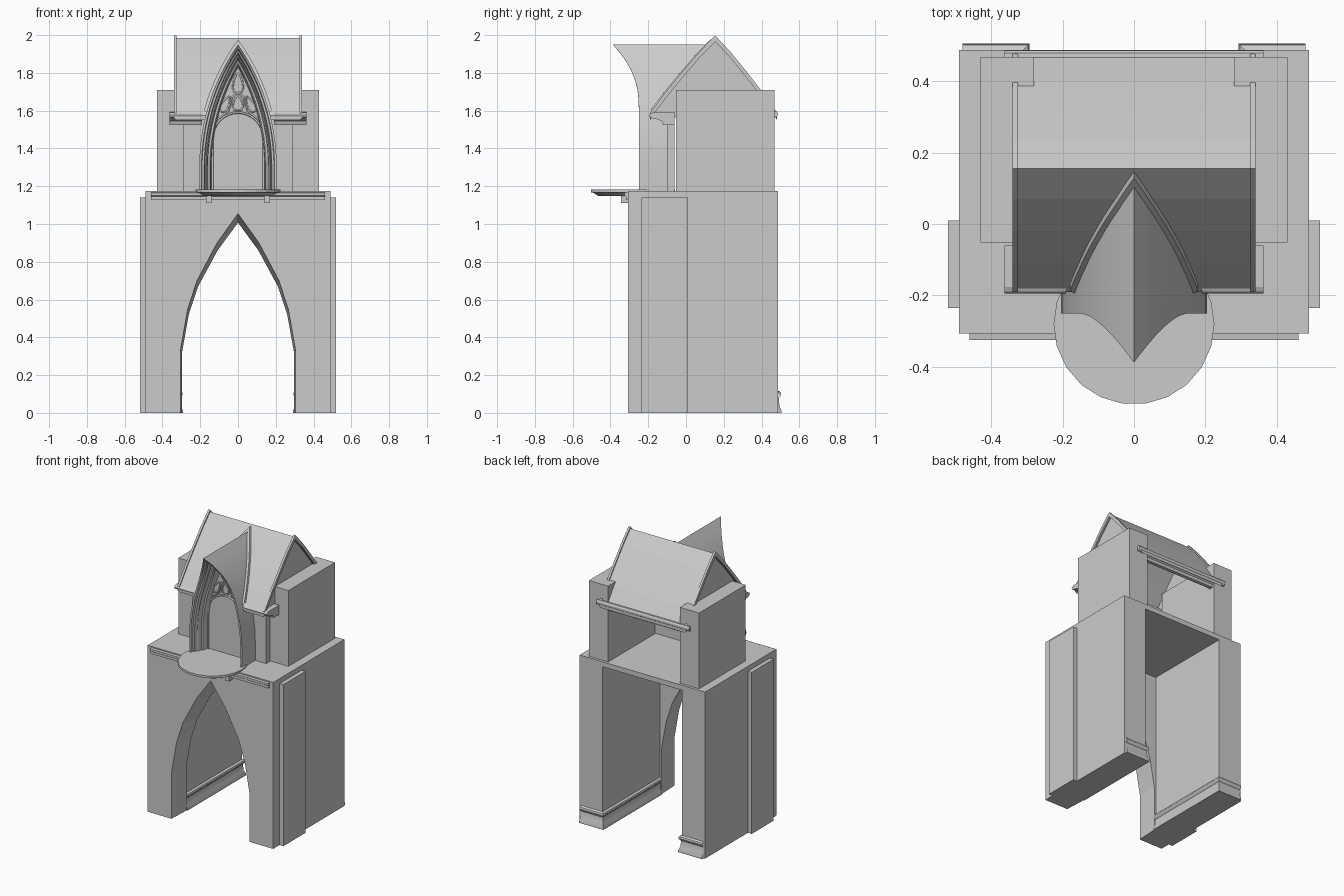
import bpy, bmesh
from math import sin, cos, pi, sqrt

if "Cube" in bpy.data.objects:
    bpy.data.objects.remove(bpy.data.objects["Cube"])


def mesh(name, verts, faces, smooth=False):
    bm = bmesh.new()
    vs = [bm.verts.new(v) for v in verts]
    for f in faces:
        bm.faces.new([vs[i] for i in f])
    bmesh.ops.recalc_face_normals(bm, faces=bm.faces)
    me = bpy.data.meshes.new(name)
    bm.to_mesh(me)
    bm.free()
    ob = bpy.data.objects.new(name, me)
    bpy.context.collection.objects.link(ob)
    if smooth:
        select(ob)
        bpy.ops.object.shade_smooth_by_angle(angle=0.5)
    return ob


def select(ob):
    bpy.ops.object.select_all(action='DESELECT')
    ob.select_set(True)
    bpy.context.view_layer.objects.active = ob


def prism(name, pts, axis, a, b, end=None, smooth=False):
    """Extrude a 2D outline along an axis; 'end' optionally changes the far outline."""
    place = {'x': lambda p, t: (t, p[0], p[1]), 'y': lambda p, t: (p[0], t, p[1]),
             'z': lambda p, t: (p[0], p[1], t)}[axis]
    n = len(pts)
    verts = [place(p, a) for p in pts] + [place(p, b) for p in (end or pts)]
    faces = [(i, (i + 1) % n, n + (i + 1) % n, n + i) for i in range(n)]
    return mesh(name, verts, faces + [tuple(range(n)), tuple(range(n, 2 * n))], smooth)


def box(name, x0, x1, y0, y1, z0, z1):
    return prism(name, [(x0, y0), (x1, y0), (x1, y1), (x0, y1)], 'z', z0, z1)


def loft(name, rings, smooth=True):
    n = len(rings[0])
    faces = [(r * n + i, r * n + i + 1, (r + 1) * n + i + 1, (r + 1) * n + i)
             for r in range(len(rings) - 1) for i in range(n - 1)]
    return mesh(name, [v for ring in rings for v in ring], faces, smooth)


def tube(name, pts, r=0.006, cyclic=False):
    cu = bpy.data.curves.new(name, 'CURVE')
    cu.dimensions = '3D'
    cu.bevel_depth, cu.bevel_resolution = r, 1
    sp = cu.splines.new('POLY')
    sp.points.add(len(pts) - 1)
    for p, q in zip(sp.points, pts):
        p.co = (*q, 1)
    sp.use_cyclic_u = cyclic
    ob = bpy.data.objects.new(name, cu)
    bpy.context.collection.objects.link(ob)
    select(ob)
    bpy.ops.object.convert(target='MESH')


# Lower storey: piers, side pilasters, arched front wall, floor slab
base = [(0, 0), (.018, 0), (.018, .015), (.008, .035), (.004, .08), (.014, .09),
        (.017, .1), (.014, .11), (0, .117)]
for s, side in ((-1, "left"), (1, "right")):
    box(side + "_pier", s * .31, s * .49, -.307, .487, 0, 1.15)
    box(side + "_pilaster", s * .49, s * .52, -.235, .01, 0, 1.14)
    # base moulding runs along the passage and round the back of the pier
    loft(side + "_base_moulding", [
        [(s * (.31 - d), -.15, z) for d, z in base],
        [(s * (.31 - d), .487 + d, z) for d, z in base],
        [(s * .48, .487 + d, z) for d, z in base]])


def gate(k, drop):
    half = [(.305, 0), (.305, .33), (.267, .546), (.217, .70), (.111, .9), (0, 1.055)]
    half = [(x * k, z * drop) for x, z in half]
    return ([(-x, z) for x, z in half] + half[-2::-1]
            + [(.31, 0), (.31, 1.15), (-.31, 1.15), (-.31, 0)])


prism("gate_arch_wall", gate(1, 1), 'y', -.305, -.15, gate(.975, .955))
box("floor_slab", -.49, .49, -.307, .487, 1.14, 1.175)
prism("front_ledge", [(-.30, 1.125), (-.318, 1.128), (-.318, 1.145), (-.325, 1.15),
                      (-.325, 1.165), (-.30, 1.168)], 'x', -.46, .46)


# Round balcony with small brackets
def disc(r):
    return [(r * cos(2 * pi * i / 22), -.28 + r * sin(2 * pi * i / 22)) for i in range(22)]


prism("balcony_top", disc(.225), 'z', 1.168, 1.183)
prism("balcony_underside", disc(.185), 'z', 1.148, 1.168, disc(.218))
for s, side in ((-1, "left"), (1, "right")):
    box(side + "_bracket", s * .14, s * .17, -.345, -.30, 1.11, 1.15)

# Upper storey walls
box("upper_front_wall", -.29, .29, -.10, -.06, 1.175, 1.6)
for s, side in ((-1, "left"), (1, "right")):
    box(side + "_upper_block", s * .28, s * .43, -.052, .468, 1.175, 1.71)

# Roof: slightly bowed slopes, gables and raised rims
slope = [(-.19, 1.575), (-.11, 1.683), (-.02, 1.793), (.07, 1.898), (.155, 1.985)]
roof_line = slope + [(.155 + (.155 - y) * .95, z) for y, z in slope[-2::-1]]


def shell(up, down):
    return [(y, z + up) for y, z in roof_line] + [(y, z - down) for y, z in roof_line[::-1]]


roof = prism("roof", shell(0, .025), 'x', -.33, .33)
for s, side in ((-1, "left"), (1, "right")):
    prism(side + "_gable", [(y, z - .01) for y, z in roof_line], 'x', s * .305, s * .325)
    prism(side + "_roof_rim", shell(.013, .02), 'x', s * .325, s * .34)

# Eaves cornices: split at the front by the dormer, whole at the back
cornice = [(.10, 1.525), (.055, 1.525), (.05, 1.545), (.03, 1.555), (.012, 1.56), (.002, 1.567),
           (0, 1.576), (.004, 1.584), (.014, 1.59), (.10, 1.592)]
for s, side in ((-1, "left"), (1, "right")):
    prism(side + "_front_cornice", [(-.195 + d * 1.35, z) for d, z in cornice], 'x',
          s * .19, s * .362)
prism("back_cornice", [(.486 - d * .55, z + .008) for d, z in cornice], 'x', -.362, .362)


# Dormer: two-centred pointed arch whose hood flares forward at the top
def arch(d, foot=1.175, n=14):
    c, R = .93, 1.135 - d
    h = sqrt(R * R - c * c)
    half = [(R - c, foot)]
    for i in range(n + 1):
        z = h * i / n
        half.append((max(0, sqrt(max(0, R * R - z * z)) - c), 1.3 + z))
    return [(-x, z) for x, z in half] + half[-2::-1]


def flare(z):
    return -.25 - .137 * max(0, (z - 1.63) / .32) ** 2.2


def roof_y(z):
    if z <= slope[0][1]:
        return -.10
    for (y0, z0), (y1, z1) in zip(slope, slope[1:]):
        if z <= z1:
            return y0 + (y1 - y0) * (z - z0) / (z1 - z0)
    return slope[-1][0]


cutter = prism("dormer_cutter", arch(.04), 'y', -.4, -.11)
cutter.hide_render = True
mod = roof.modifiers.new("dormer_opening", 'BOOLEAN')
mod.operation, mod.solver, mod.object = 'DIFFERENCE', 'EXACT', cutter
select(roof)
bpy.ops.object.modifier_apply(modifier=mod.name)
bpy.data.objects.remove(cutter)

PANE = -.135
steps = [(0, 0), (.012, 0), (.015, .02), (.026, .02), (.03, .045), (.036, .036), (.042, .045),
         (.045, .07), (.056, .07), (.062, .08)]
rings = [[(x, roof_y(z) + .02, z) for x, z in arch(0)]]
rings += [[(x, flare(z) + dy, z) for x, z in arch(d)] for d, dy in steps]
rings.append([(x, PANE, z) for x, z in arch(.065)])
loft("dormer_hood", rings)
mesh("window_pane", [(x, PANE, z) for x, z in arch(.065)], [tuple(range(len(arch(.065))))])

# Raised strip where the dormer meets the roof
top = [[(x, z) for x, z in arch(d, 1.175, 20) if z > 1.59] for d in (-.015, .002)]
m = min(len(t) for t in top)
top = [t[(len(t) - m) // 2:][:m] for t in top]
loft("dormer_flashing", [[(x, roof_y(z) + .01, z) for x, z in top[0]],
                         [(x, roof_y(z) - .018, z) for x, z in top[0]],
                         [(x, roof_y(z) - .018, z) for x, z in top[1]]])

# Window tracery: round-headed light with leaf shapes above
YT = PANE - .004
head = [(.135 * cos(pi * i / 16), YT, 1.455 + .135 * sin(pi * i / 16)) for i in range(17)]
tube("window_light_frame", [(.135, YT, 1.18)] + head + [(-.135, YT, 1.18)])


def leaf(name, cx, cz, w, h, lean):
    pts = []
    for i in range(12):
        a = 2 * pi * i / 12
        u, v = w * sin(a) * (1 - .45 * cos(a)), h * cos(a)
        pts.append((cx + u * cos(lean) + v * sin(lean), YT, cz - u * sin(lean) + v * cos(lean)))
    tube(name, pts, .005, True)


leaf("top_leaf", 0, 1.745, .026, .055, 0)
leaf("centre_leaf", 0, 1.64, .026, .04, 0)
for s, side in ((-1, "left"), (1, "right")):
    leaf(side + "_leaf", s * .066, 1.635, .02, .045, s * -.5)
    tube(side + "_tracery_bar", [(s * .10, YT, 1.56), (s * .05, YT, 1.60), (s * .032, YT, 1.67),
                                 (0, YT, 1.70)], .005)
